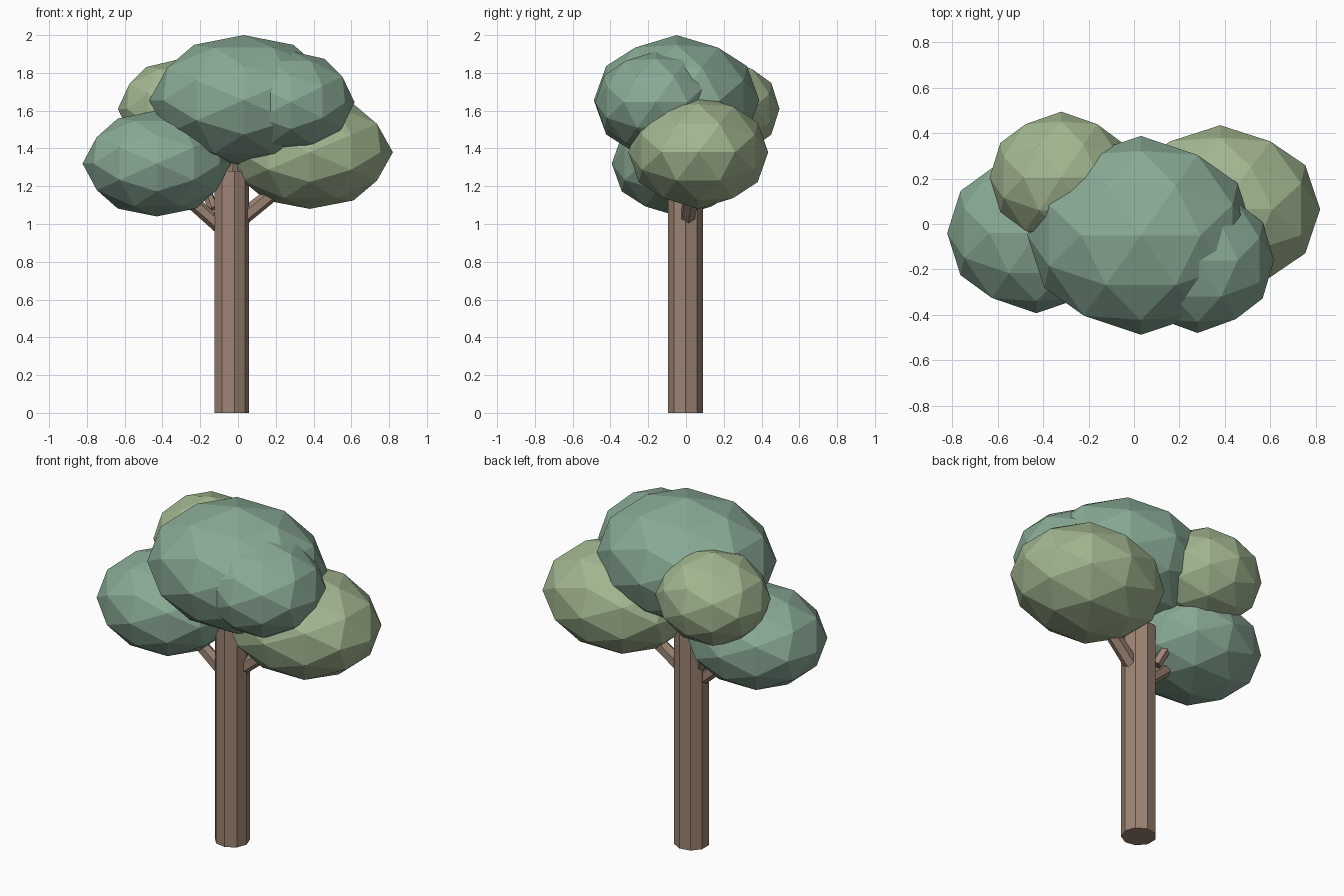
import bpy, bmesh, math
from mathutils import Vector, Matrix

if "Cube" in bpy.data.objects:
    bpy.data.objects.remove(bpy.data.objects["Cube"])


def material(name, rgb):
    m = bpy.data.materials.new(name)
    m.diffuse_color = (*rgb, 1)
    m.use_nodes = True
    m.node_tree.nodes["Principled BSDF"].inputs["Base Color"].default_value = m.diffuse_color
    return m


dark_leaf = material("dark_leaf", (0.25, 0.40, 0.30))
light_leaf = material("light_leaf", (0.36, 0.47, 0.28))
bark = material("bark", (0.33, 0.23, 0.17))


def finish(bm, name, mat):
    mesh = bpy.data.meshes.new(name)
    bm.to_mesh(mesh)
    bm.free()
    mesh.materials.append(mat)
    ob = bpy.data.objects.new(name, mesh)
    bpy.context.collection.objects.link(ob)
    return ob


def foliage(name, centre, radii, mat):
    # Icosphere turned so its two-fold axes lie along x, y and z
    bm = bmesh.new()
    bmesh.ops.create_icosphere(bm, subdivisions=2, radius=1)
    turn = Matrix.Rotation(-math.radians(31.7175), 4, 'Y')
    bm.transform(Matrix.Translation(centre) @ Matrix.Diagonal((*radii, 1)) @ turn)
    return finish(bm, name, mat)


def limb(name, start, end, r1, r2, sides):
    # Tapered flat-sided cylinder between two points
    a, b = Vector(start), Vector(end)
    d = b - a
    bm = bmesh.new()
    bmesh.ops.create_cone(bm, cap_ends=True, segments=sides, radius1=r1, radius2=r2, depth=d.length)
    if d.xy.length < 1e-6:
        # Put one trunk corner on +x
        turn = Matrix.Rotation(-math.pi / 2, 4, 'Z')
    else:
        turn = d.to_track_quat('Z', 'Y').to_matrix().to_4x4()
    bm.transform(Matrix.Translation((a + b) / 2) @ turn)
    return finish(bm, name, bark)


# Trunk and branches
limb("trunk", (-0.036, -0.003, 0), (-0.036, -0.003, 1.28), 0.095, 0.095, 9)
limb("right_branch", (-0.03, 0, 0.99), (0.38, 0.06, 1.32), 0.042, 0.038, 6)
limb("left_branch", (-0.03, 0, 0.93), (-0.43, -0.03, 1.28), 0.040, 0.035, 6)
limb("back_branch", (-0.13, 0.03, 1.08), (-0.32, 0.2, 1.55), 0.03, 0.025, 6)
limb("top_branch", (-0.03, 0, 1.24), (0.02, -0.04, 1.6), 0.035, 0.03, 6)

# Leaf clumps
foliage("crown_top", (0.03, -0.05, 1.655), (0.50, 0.438, 0.345), dark_leaf)
foliage("crown_left", (-0.43, -0.04, 1.32), (0.393, 0.353, 0.28), dark_leaf)
foliage("crown_right", (0.38, 0.065, 1.38), (0.44, 0.37, 0.30), light_leaf)
foliage("crown_front", (0.28, -0.16, 1.645), (0.337, 0.32, 0.27), dark_leaf)
foliage("crown_back", (-0.32, 0.205, 1.61), (0.316, 0.29, 0.26), light_leaf)
